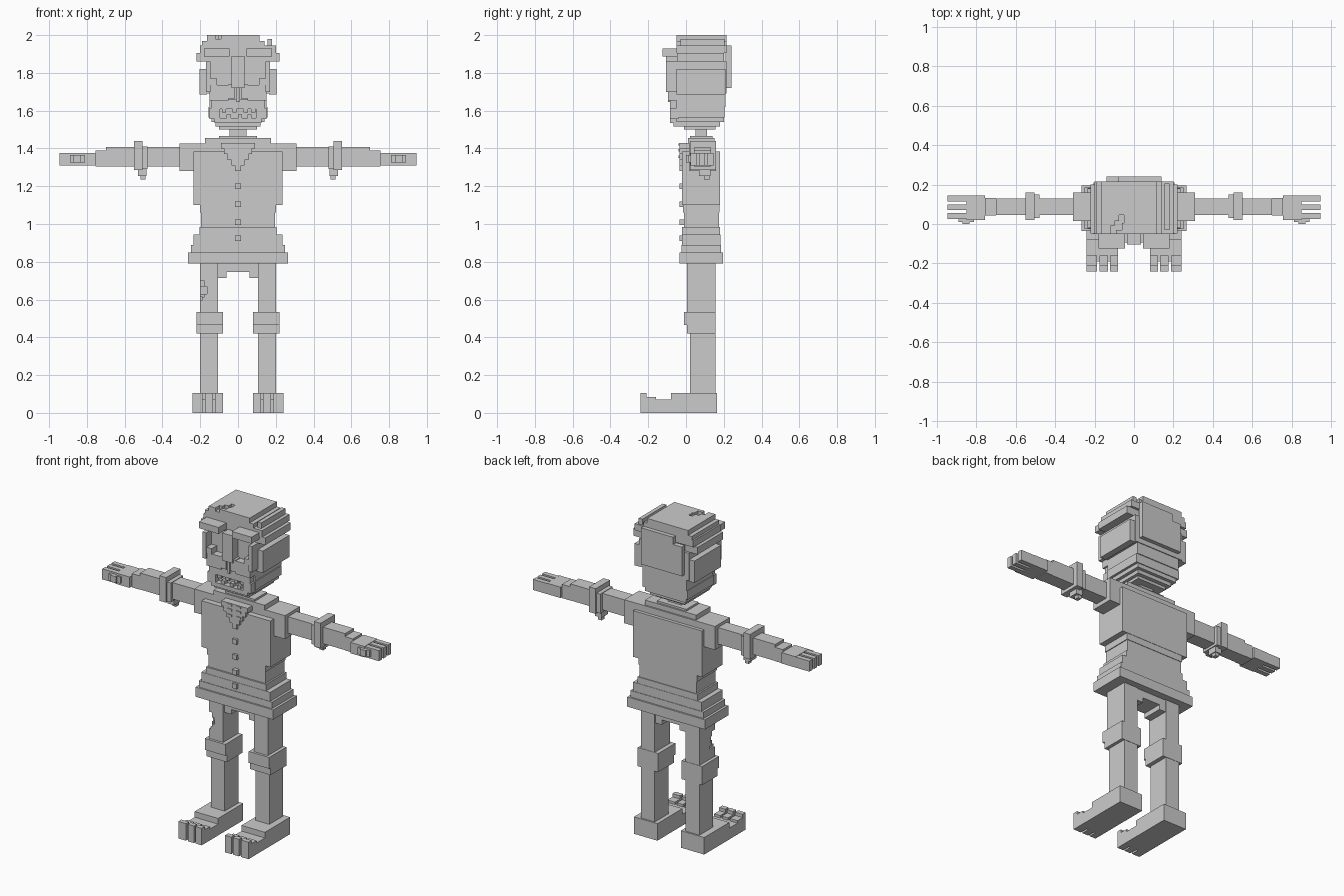
import bpy, bmesh

mat = bpy.data.materials.new("plain grey")
mat.diffuse_color = (0.6, 0.6, 0.6, 1)


def part(name, boxes, mirror=False, cuts=()):
    """Blocks given as (x0, x1, y0, y1, z0, z1); cuts are subtracted blocks."""
    def build(n, blocks):
        bm = bmesh.new()
        for x0, x1, y0, y1, z0, z1 in blocks:
            vs = bmesh.ops.create_cube(bm, size=1)["verts"]
            for v in vs:
                v.co = (x1 if v.co.x > 0 else x0,
                        y1 if v.co.y > 0 else y0,
                        z1 if v.co.z > 0 else z0)
        me = bpy.data.meshes.new(n)
        bm.to_mesh(me)
        bm.free()
        me.materials.append(mat)
        ob = bpy.data.objects.new(n, me)
        bpy.context.collection.objects.link(ob)
        return ob

    if mirror:
        boxes = list(boxes) + [(-b[1], -b[0], *b[2:]) for b in boxes]
    ob = build(name, boxes)
    for i, c in enumerate(cuts):
        cutter = build(f"{name}_cutter_{i}", [c])
        cutter.hide_render = True
        cutter.hide_viewport = True
        mod = ob.modifiers.new("cut", 'BOOLEAN')
        mod.operation = 'DIFFERENCE'
        mod.solver = 'EXACT'
        mod.object = cutter
    return ob


# Feet: heel, lower instep, three stepped toes
part("feet", [(.08, .24, -.08, .165, 0, .105), (.08, .24, -.19, -.08, 0, .07)], True)
toes = []
for x0, x1 in ((.08, .122), (.133, .175), (.188, .24)):
    toes += [(x0, x1, -.24, -.19, 0, .085),
             (x0, x1, -.24, -.21, .085, .105),
             (x0, x1, -.19, -.16, .07, .085)]
part("toes", toes, True)

# Legs and knees, with a torn bite in one thigh
part("shins", [(.105, .2, .02, .155, .105, .42)], True)
part("knees", [(.08, .22, .005, .157, .42, .465), (.08, .22, -.01, .157, .465, .535)], True)
part("thigh_plain", [(.105, .2, .005, .155, .535, .79)])
part("thigh_torn", [(-.2, -.105, .005, .155, .535, .79)],
     cuts=[(-.3, -.165, -.1, .04, .63, .67),
           (-.3, -.18, -.1, .03, .61, .70),
           (-.3, -.19, -.1, .05, .595, .615)])
part("crotch", [(-.105, .105, .02, .15, .745, .79)])
part("crotch_sides", [(.06, .105, .02, .15, .715, .745)], True)

# Coat: flared hem, waist and chest
part("coat_hem", [(-.265, .265, -.035, .195, .79, .85),
                  (-.25, .25, -.025, .185, .85, .89),
                  (-.235, .235, -.022, .182, .89, .945),
                  (-.205, .205, -.02, .18, .945, .985)])
part("waist", [(-.195, .195, -.01, .175, .985, 1.06), (-.2, .2, -.015, .178, 1.06, 1.1)])
part("chest", [(-.235, .235, -.02, .18, 1.1, 1.385)])
part("shoulders", [(-.31, .31, .015, .16, 1.28, 1.425)])
part("buttons", [(-.015, .015, -.035, 0, z - .015, z + .015)
                 for z in (1.2, 1.105, 1.01, .925)])

# Collar and stepped neckline
part("collar", [(-.175, .175, .01, .15, 1.425, 1.455), (-.1, .1, .02, .14, 1.455, 1.467)])
part("neckline", [(-w, w, -.035, .02, z, z + .03) for w, z in
                  ((.015, 1.28), (.035, 1.31), (.055, 1.34), (.075, 1.37), (.09, 1.40))])
part("neckline_laces", [(.015, .045, -.04, -.03, z, z + .012) for z in (1.35, 1.385, 1.415)], True)
part("neck", [(-.045, .045, .05, .11, 1.455, 1.51)])

# Arms with cuffs, torn scraps, hands and fingers
part("arms", [(.31, .7, .045, .13, 1.305, 1.407), (.7, .755, .042, .132, 1.305, 1.39)], True)
part("cuffs", [(.505, .55, .02, .16, 1.285, 1.44), (.48, .505, .03, .15, 1.29, 1.41)], True)
part("cuff_scraps", [(.485, .53, .07, .13, 1.255, 1.29), (.49, .515, .095, .125, 1.235, 1.255)], True)
part("hands", [(.755, .85, .02, .145, 1.31, 1.377)], True)
part("fingers", [(.85, .945, y, y + .03, 1.31, 1.375) for y in (.025, .07, .115)], True)
part("thumbs", [(.81, .89, .01, .03, 1.325, 1.365), (.835, .87, 0, .01, 1.325, 1.365)], True)

# Head built as stacked layers
part("chin", [(-.1, .1, -.01, .155, 1.5, 1.517), (-.12, .12, -.065, .18, 1.517, 1.54)])
part("skull", [(-.14, .14, -.05, .2, 1.54, 1.565),
               (-.155, .155, -.05, .205, 1.565, 1.62),
               (-.15, .15, -.05, .21, 1.62, 1.69),
               (-.17, .17, -.05, .215, 1.69, 1.86),
               (-.2, .2, -.05, .215, 1.905, 1.945)])
part("ear_bands", [(.165, .205, -.05, .21, 1.685, 1.82)], True)
part("temple_bands", [(-.22, .22, -.048, .2, 1.86, 1.905)])
part("crown", [(-.19, .14, -.05, .215, 1.945, 1.97), (.155, .18, -.03, .205, 1.945, 1.98)])
part("crown_top", [(-.165, .115, -.05, .215, 1.97, 2.0)],
     cuts=[(-.12, -.09, -.1, -.01, 1.98, 2.1),
           (-.10, -.06, -.03, .015, 1.98, 2.1),
           (-.075, -.05, .005, .045, 1.985, 2.1)])
part("back_plate", [(-.14, .14, .21, .24, 1.72, 1.9), (-.08, .14, .21, .24, 1.9, 1.945)])

# Face: brows, nose ridge, cheeks around hollow eyes
part("brows", [(.045, .18, -.125, -.04, 1.888, 1.928)], True)
part("nose_ridge", [(-.035, .035, -.105, -.04, 1.72, 1.89)])
part("nose_sides", [(.015, .05, -.095, -.04, 1.665, 1.74)], True)
part("nose_tip", [(-.01, .01, -.095, -.04, 1.645, 1.72)])
part("cheeks", [(.05, .15, -.095, -.04, 1.655, 1.735),
                (.145, .17, -.105, -.04, 1.7, 1.86),
                (.11, .145, -.1, -.04, 1.735, 1.77)], True)

# Jaw around a sunken mouth with teeth
part("upper_lip", [(-.14, .14, -.085, -.04, 1.61, 1.66)])
part("jaw_sides", [(.095, .15, -.085, -.04, 1.555, 1.615)], True)
part("lower_lip", [(-.125, .125, -.085, -.04, 1.535, 1.56)])
part("teeth", [(x, x + .022, -.078, -.04, z, z + .022)
               for x, z in ((-.085, 1.59), (-.03, 1.59), (.03, 1.59), (.07, 1.59),
                            (-.06, 1.558), (0, 1.558), (.05, 1.558))])
